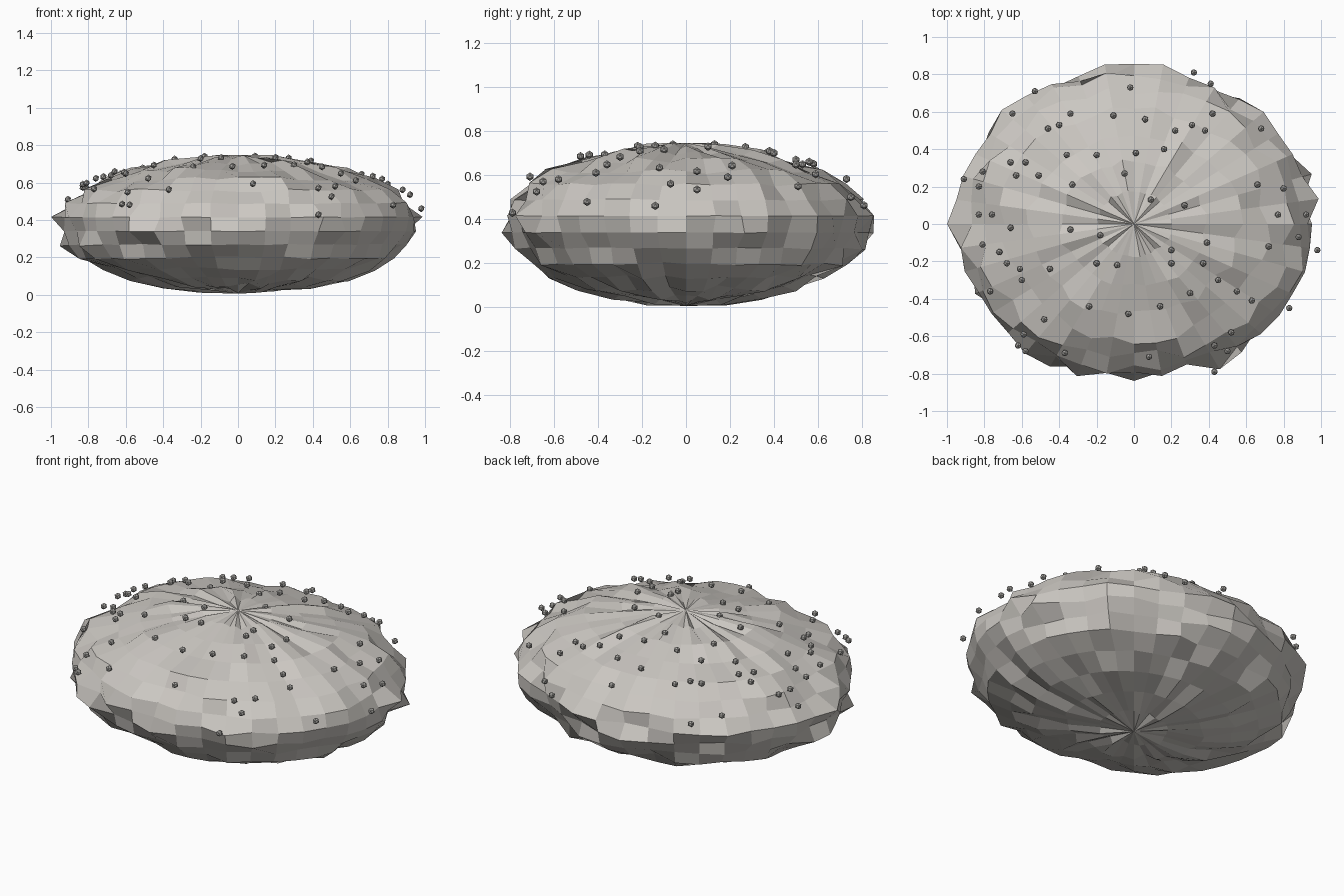
import bpy, bmesh, math, random
from mathutils import Matrix, Vector

random.seed(7)
if "Cube" in bpy.data.objects:
    bpy.data.objects.remove(bpy.data.objects["Cube"])

SEGMENTS, RINGS = 40, 15
RADII = Vector((0.957, 0.827, 0.36))
CENTRE = Vector((0, 0, 0.377))
ROUGHNESS = 0.05


def material(name, colour):
    mat = bpy.data.materials.new(name)
    mat.use_nodes = True
    mat.diffuse_color = (*colour, 1)
    mat.node_tree.nodes["Principled BSDF"].inputs["Base Color"].default_value = (*colour, 1)
    return mat


def make_object(name, bm, mat):
    mesh = bpy.data.meshes.new(name)
    bm.to_mesh(mesh)
    bm.free()
    mesh.materials.append(mat)
    bpy.context.collection.objects.link(bpy.data.objects.new(name, mesh))


def on_ellipsoid(azimuth, polar, radii):
    s = math.sin(polar)
    direction = Vector((s * math.cos(azimuth), s * math.sin(azimuth), math.cos(polar)))
    return CENTRE + Matrix.Diagonal(radii) @ direction


# Percent bulge of the rim, counter-clockwise from +x
rim = [0, 5, 5, 0, 0, 3, 1, -2, 0, 5, 4, 5, 1, 2, 3, 5, 1, 0, 1, 1,
       5, -1, 0, -2, -1, 0, 4, 4, 4, -2, 2, 0, -4, 6, 3, 1, 1, 0, 1, 0]

# Rock body: faceted flattened sphere with every vertex pushed in or out,
# the rim bulge falling on either of the two middle rings
widest = [random.choice((RINGS // 2, RINGS // 2 + 1)) for s in range(SEGMENTS)]
bm = bmesh.new()
rows = []
for r in range(1, RINGS):
    row = []
    for s in range(SEGMENTS):
        push = random.uniform(-ROUGHNESS, ROUGHNESS)
        if r == widest[s]:
            push = rim[s] / 100
        elif r in (RINGS // 2, RINGS // 2 + 1):
            push = random.uniform(-ROUGHNESS, rim[s] / 100)
        row.append(bm.verts.new(on_ellipsoid(math.tau * s / SEGMENTS, math.pi * r / RINGS, RADII * (1 + push))))
    rows.append(row)
top = bm.verts.new(on_ellipsoid(0, 0, RADII * 1.03))
bottom = bm.verts.new(on_ellipsoid(0, math.pi, RADII * 1.03))
for s in range(SEGMENTS):
    n = (s + 1) % SEGMENTS
    bm.faces.new((top, rows[0][s], rows[0][n]))
    bm.faces.new((bottom, rows[-1][n], rows[-1][s]))
    for upper, lower in zip(rows, rows[1:]):
        bm.faces.new((upper[s], lower[s], lower[n], upper[n]))
make_object("rock_body", bm, material("pale stone", (0.6, 0.575, 0.54)))

# Pebbles hovering just over the upper half, placed in hundredths from above
spots = [
    (32, 81), (41, 75), (-53, 71), (-2, 73), (-65, 59), (-46, 51), (-40, 53), (-34, 59),
    (-11, 58), (6, 56), (22, 50), (31, 53), (38, 50), (42, 59), (68, 51), (16, 40),
    (1, 38), (-20, 37), (-36, 37), (-58, 33), (-66, 33), (-81, 28), (-91, 24), (-83, 20),
    (-63, 26), (-51, 26), (-33, 21), (-5, 27), (9, 13), (27, 10), (66, 21), (80, 19),
    (77, 5), (92, 5), (88, -7), (98, -14), (72, -12), (39, -10), (20, -14), (37, -21),
    (20, -21), (45, -30), (55, -36), (63, -41), (83, -45), (30, -37), (14, -44), (-3, -48),
    (-24, -44), (-9, -22), (-20, -21), (-18, -6), (-34, -3), (-66, -2), (-76, 5), (-83, 5),
    (-81, -11), (-72, -15), (-68, -21), (-61, -24), (-45, -24), (-60, -30), (-77, -36),
    (-48, -51), (-59, -59), (-62, -65), (-58, -68), (-37, -69), (8, -71), (43, -65),
    (50, -68), (52, -58), (43, -79)]
bm = bmesh.new()
for px, py in spots:
    x, y = px / 100, py / 100
    rise = math.sqrt(max(0.02, 1 - (x / 1.02) ** 2 - (y / 0.88) ** 2))
    spot = Vector((x, y, CENTRE.z + 0.37 * rise))
    bmesh.ops.create_icosphere(bm, subdivisions=1, radius=0.019, matrix=Matrix.Translation(spot))
make_object("pebbles", bm, material("grey stone", (0.4, 0.39, 0.37)))
